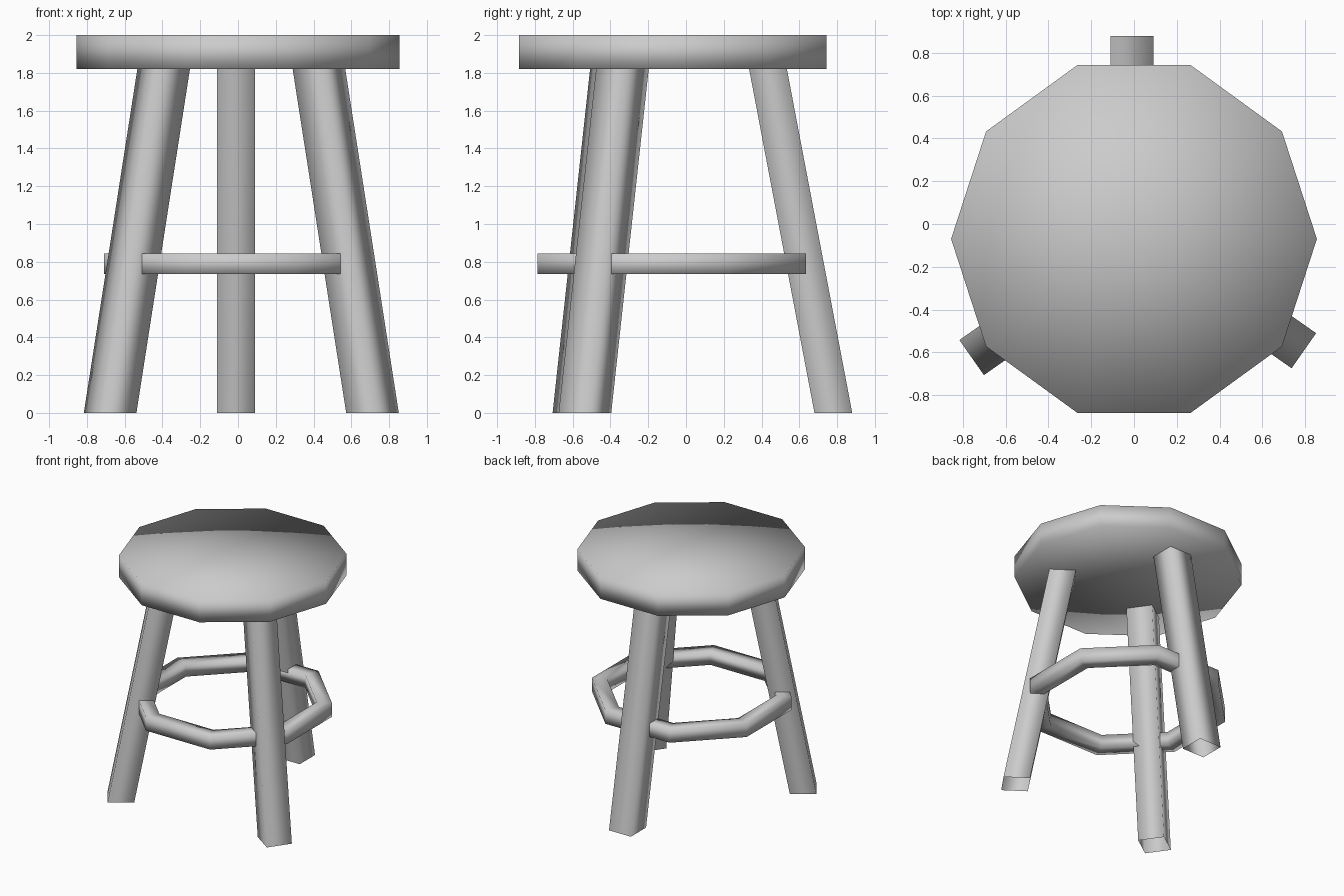
import bpy
import bmesh
from math import radians, cos, pi
from mathutils import Vector, Matrix

cube = bpy.data.objects.get("Cube")
if cube:
    bpy.data.objects.remove(cube)

GREY = (0.6, 0.6, 0.6, 1.0)
mat = bpy.data.materials.new("plain grey")
mat.use_nodes = True
mat.diffuse_color = GREY
mat.node_tree.nodes["Principled BSDF"].inputs["Base Color"].default_value = GREY

CENTRE_Y = -0.07


def finish(name, bm):
    """Turn a bmesh into a fully smooth-shaded grey object."""
    bmesh.ops.recalc_face_normals(bm, faces=bm.faces)
    for face in bm.faces:
        face.smooth = True
    mesh = bpy.data.meshes.new(name)
    bm.to_mesh(mesh)
    bm.free()
    mesh.materials.append(mat)
    obj = bpy.data.objects.new(name, mesh)
    bpy.context.collection.objects.link(obj)
    return obj


# Ten-sided seat slab
bm = bmesh.new()
bmesh.ops.create_cone(bm, cap_ends=True, cap_tris=True, segments=10,
                      radius1=0.855, radius2=0.855, depth=0.18,
                      matrix=Matrix.Translation((0, CENTRE_Y, 1.91))
                      @ Matrix.Rotation(pi / 2, 4, "Z"))
# point two corners along the x axis
if max(v.co.x for v in bm.verts) < 0.84:
    bmesh.ops.rotate(bm, verts=bm.verts, cent=(0, CENTRE_Y, 0),
                     matrix=Matrix.Rotation(pi / 10, 3, "Z"))
finish("seat", bm)


# Splayed square legs: open tubes with level ends, leaning in to the seat
def leg(name, foot, angle, top=1.88, half=0.1, slope=0.19):
    out = Vector((cos(radians(angle)), cos(radians(angle - 90)), 0))
    side = Vector((-out.y, out.x, 0))
    bm = bmesh.new()
    rings = []
    for z in (0, top):
        mid = Vector((*foot, z)) - out * slope * z
        rings.append([bm.verts.new(mid + (out * a + side * b) * half)
                      for a, b in ((1, 1), (-1, 1), (-1, -1), (1, -1))])
    low, high = rings
    for i in range(4):
        j = (i + 1) % 4
        bm.faces.new((low[i], low[j], high[j], high[i]))
    finish(name, bm)


leg("back_leg", (-0.01, 0.78), 90)
leg("front_left_leg", (0.712, -0.535), -35)
leg("front_right_leg", (-0.677, -0.567), 215)

# Eight-sided foot ring with a square section
bm = bmesh.new()
SIDES = 8
stretch = 1 / cos(pi / SIDES)
loops = []
for i in range(SIDES):
    turn = Matrix.Rotation((i + 0.5) * 2 * pi / SIDES, 3, "Z")
    loops.append([bm.verts.new(turn @ Vector((r * stretch, 0, z)) + Vector((0, CENTRE_Y - 0.005, 0)))
                  for r, z in ((0.71, 0.735), (0.71, 0.845), (0.6, 0.845), (0.6, 0.735))])
for i in range(SIDES):
    a, b = loops[i], loops[(i + 1) % SIDES]
    for k in range(4):
        m = (k + 1) % 4
        bm.faces.new((a[k], b[k], b[m], a[m]))
finish("foot_ring", bm)
